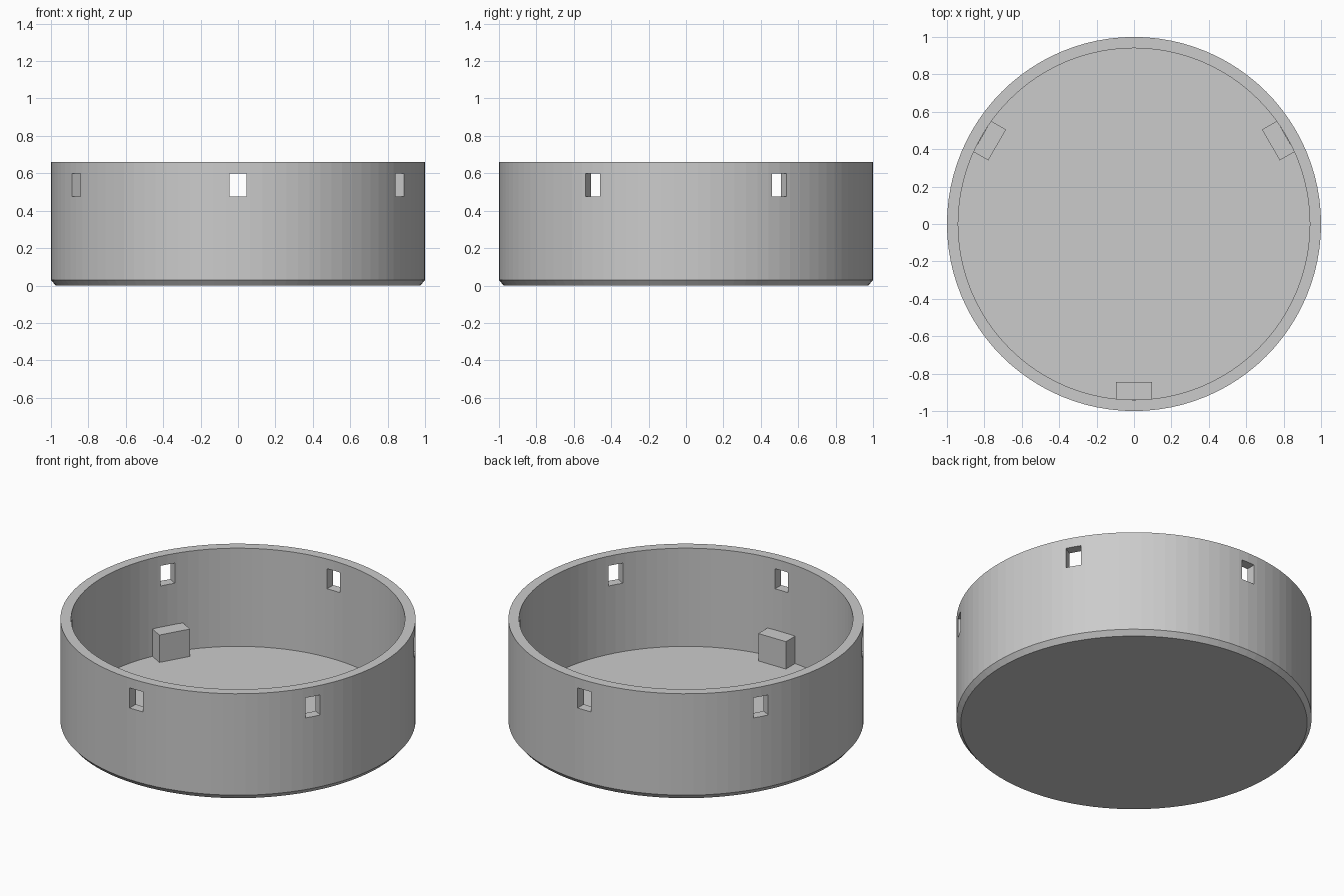
import bpy, bmesh, math
from mathutils import Matrix, Vector

if "Cube" in bpy.data.objects:
    bpy.data.objects.remove(bpy.data.objects["Cube"], do_unlink=True)

SIDES = 96
INNER, HEIGHT, FLOOR = 0.94, 0.66, 0.05

grey = bpy.data.materials.new("plain_grey")
grey.use_nodes = True
colour = (0.6, 0.6, 0.6, 1)
grey.diffuse_color = colour
grey.node_tree.nodes["Principled BSDF"].inputs["Base Color"].default_value = colour


def make_object(name, bm):
    bmesh.ops.recalc_face_normals(bm, faces=bm.faces)
    mesh = bpy.data.meshes.new(name)
    bm.to_mesh(mesh)
    bm.free()
    mesh.materials.append(grey)
    obj = bpy.data.objects.new(name, mesh)
    bpy.context.collection.objects.link(obj)
    return obj


def radial_box(bm, angle, r0, r1, width, z0, z1):
    """Box whose depth runs along the radius at the given angle."""
    size = Matrix.Diagonal((r1 - r0, width, z1 - z0, 1))
    place = Matrix.Translation(((r0 + r1) / 2, 0, (z0 + z1) / 2))
    turn = Matrix.Rotation(math.radians(angle), 4, "Z")
    bmesh.ops.create_cube(bm, size=1, matrix=turn @ place @ size)


# Round tray: lathed profile with a bottom chamfer, thin wall and floor
bm = bmesh.new()
profile = [(0, 0), (0.975, 0), (1, 0.03), (1, HEIGHT),
           (INNER, HEIGHT), (INNER, FLOOR), (0, FLOOR)]
verts = [bm.verts.new((r, 0, z)) for r, z in profile]
edges = [bm.edges.new(pair) for pair in zip(verts, verts[1:])]
bmesh.ops.spin(bm, geom=verts + edges, axis=Vector((0, 0, 1)), cent=Vector(),
               angle=math.tau, steps=SIDES, use_duplicate=False)
bmesh.ops.remove_doubles(bm, verts=bm.verts, dist=0.0005)
tray = make_object("round_tray", bm)

# Six window slots cut through the wall
bm = bmesh.new()
for angle in range(30, 390, 60):
    radial_box(bm, angle, 0.85, 1.1, 0.09, 0.475, 0.6)
cutter = make_object("slot_cutter", bm)
cutter.hide_render = True
cut = tray.modifiers.new("slots", "BOOLEAN")
cut.object = cutter
cut.operation = "DIFFERENCE"
cut.solver = "EXACT"
bpy.context.view_layer.objects.active = tray
bpy.ops.object.modifier_apply(modifier=cut.name)
bpy.data.objects.remove(cutter, do_unlink=True)

# Three support blocks standing on the floor against the wall
for name, angle in (("front", -90), ("left", 30), ("right", 150)):
    bm = bmesh.new()
    radial_box(bm, angle, 0.845, INNER - 0.002, 0.19, FLOOR - 0.01, 0.22)
    make_object(name + "_support_block", bm)
